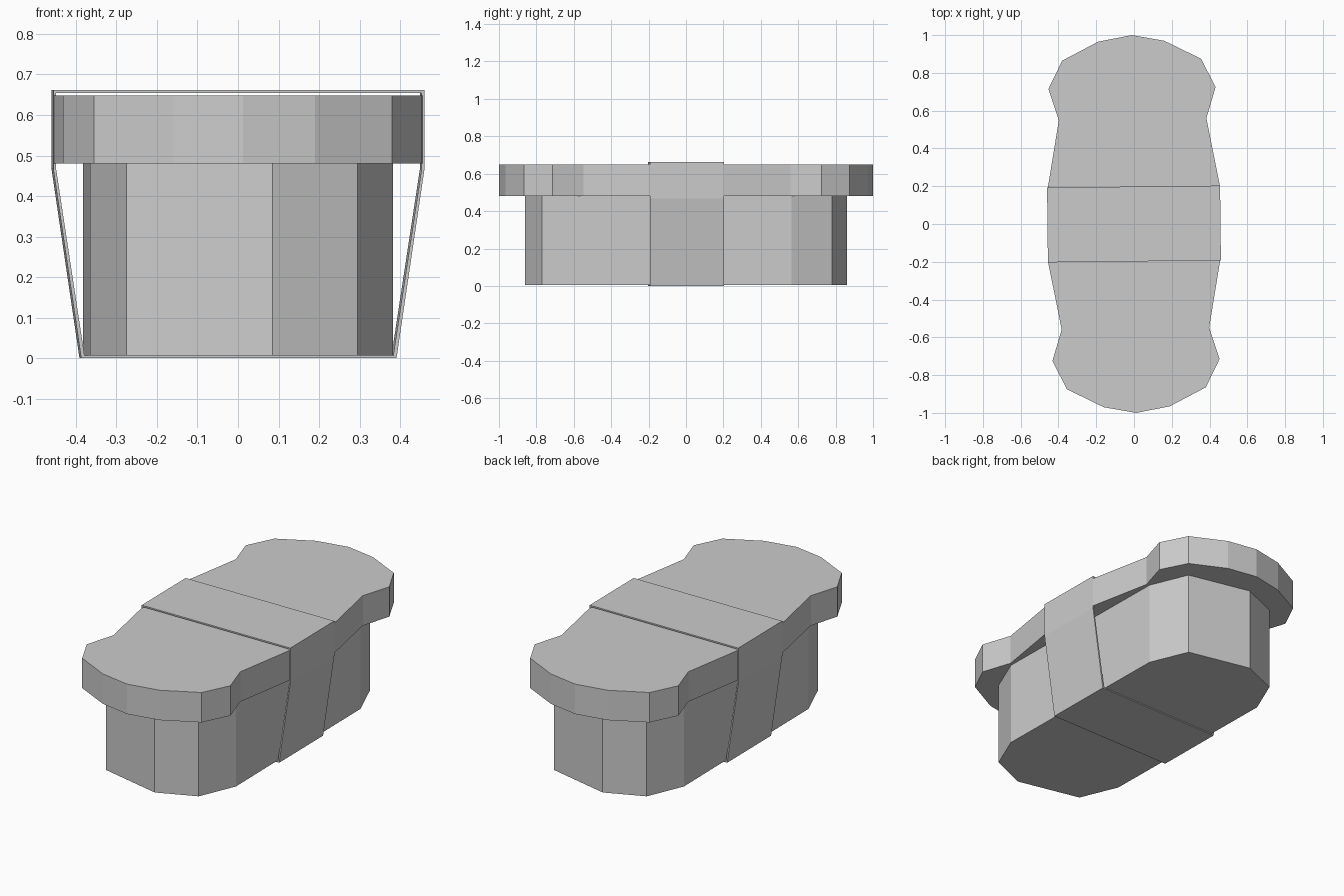
import bpy
import bmesh
from math import cos, sin

cube = bpy.data.objects.get("Cube")
if cube:
    bpy.data.objects.remove(cube, do_unlink=True)

grey = bpy.data.materials.new("plain grey")
grey.use_nodes = True
COLOUR = (0.6, 0.6, 0.6, 1)
grey.diffuse_color = COLOUR
grey.node_tree.nodes["Principled BSDF"].inputs["Base Color"].default_value = COLOUR


def finish(name, bm):
    bmesh.ops.recalc_face_normals(bm, faces=bm.faces)
    mesh = bpy.data.meshes.new(name)
    bm.to_mesh(mesh)
    bm.free()
    mesh.materials.append(grey)
    obj = bpy.data.objects.new(name, mesh)
    bpy.context.collection.objects.link(obj)
    return obj


def slab(name, half_outline, bottom, top):
    """Extrude an outline made of one end and its half-turn copy."""
    outline = half_outline + [(-x, -y) for x, y in half_outline]
    bm = bmesh.new()
    face = bm.faces.new([bm.verts.new((x, y, bottom)) for x, y in outline])
    extruded = bmesh.ops.extrude_face_region(bm, geom=[face], use_keep_orig=True)
    moved = [v for v in extruded["geom"] if isinstance(v, bmesh.types.BMVert)]
    bmesh.ops.translate(bm, verts=moved, vec=(0, 0, top - bottom))
    return finish(name, bm)


# Tall faceted base
slab("rice_base", [(0.365, 0.565), (0.275, 0.78), (-0.085, 0.86),
                   (-0.295, 0.77), (-0.382, 0.565)], 0.006, 0.48)

# Overhanging slice with a pinched waist before each rounded end
slab("topping", [(0.455, 0.2), (0.383, 0.56), (0.432, 0.725), (0.355, 0.875),
                 (0.16, 0.97), (-0.012, 1.0), (-0.19, 0.965), (-0.38, 0.865),
                 (-0.453, 0.715), (-0.398, 0.548), (-0.455, 0.2)], 0.48, 0.648)


# Thin hollow wrap, tapering towards the bottom and turned very slightly
def ring(bm, half_profile, y):
    points = half_profile + [(-x, z) for x, z in reversed(half_profile)]
    turn = 0.011
    return [bm.verts.new((x * cos(turn) - y * sin(turn),
                          x * sin(turn) + y * cos(turn), z)) for x, z in points]


outer = [(0.389, 0), (0.458, 0.467), (0.458, 0.662)]
inner = [(0.381, 0.007), (0.451, 0.467), (0.451, 0.654)]
bm = bmesh.new()
loops = [ring(bm, outer, -0.198), ring(bm, outer, 0.198),
         ring(bm, inner, 0.198), ring(bm, inner, -0.198)]
for a, b in zip(loops, loops[1:] + loops[:1]):
    for i in range(len(a)):
        j = (i + 1) % len(a)
        bm.faces.new((a[i], a[j], b[j], b[i]))
finish("wrap_band", bm)
